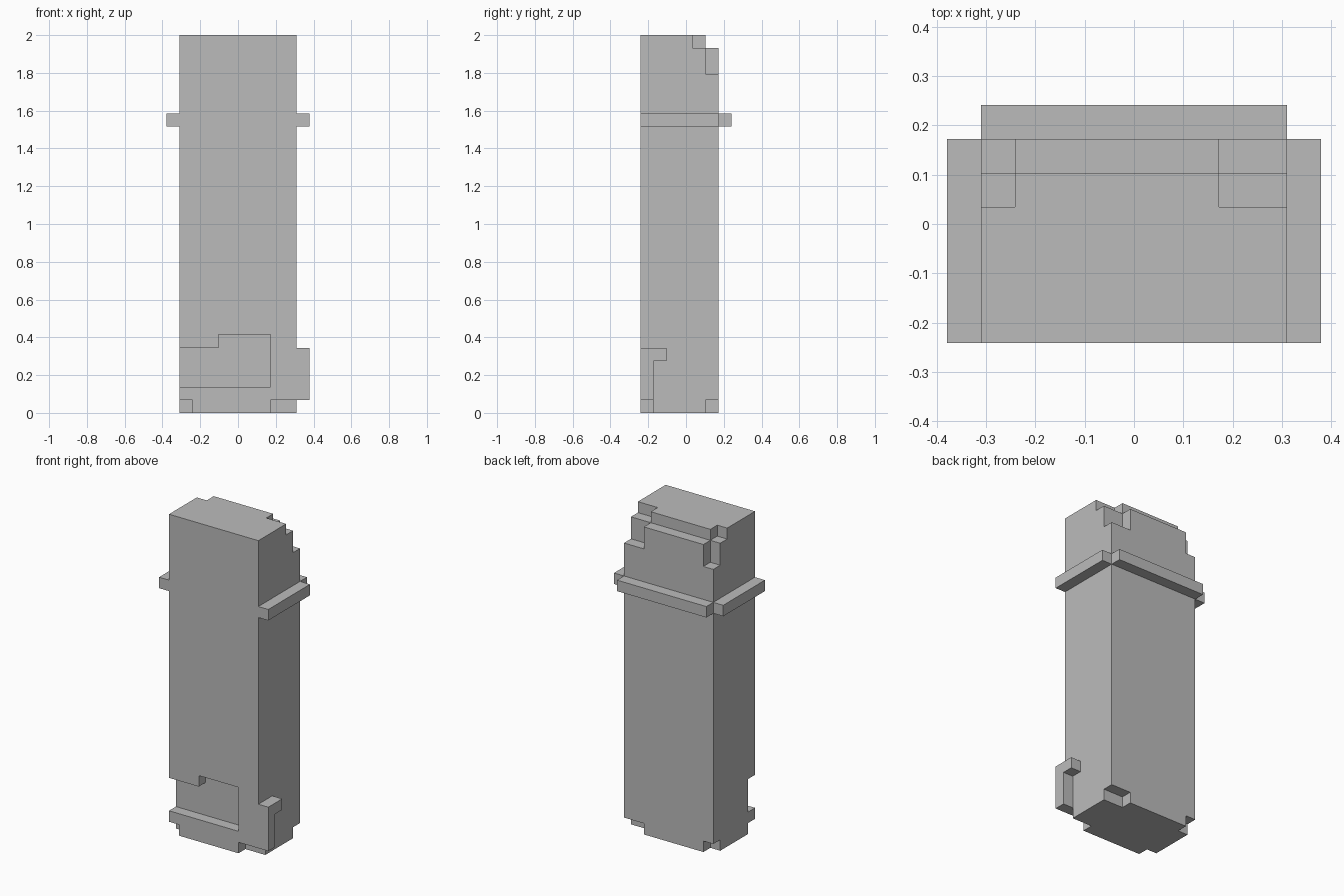
import bpy
import bmesh
from mathutils import Vector

UNIT = 2 / 29  # edge of one grid block

default = bpy.data.objects.get("Cube")
if default:
    bpy.data.objects.remove(default, do_unlink=True)

grey = bpy.data.materials.new("grey")
grey.use_nodes = True
grey.diffuse_color = (0.5, 0.5, 0.5, 1)
grey.node_tree.nodes["Principled BSDF"].inputs["Base Color"].default_value = grey.diffuse_color


def add_object(name, bm):
    bmesh.ops.recalc_face_normals(bm, faces=bm.faces)
    mesh = bpy.data.meshes.new(name)
    bm.to_mesh(mesh)
    bm.free()
    mesh.materials.append(grey)
    obj = bpy.data.objects.new(name, mesh)
    bpy.context.scene.collection.objects.link(obj)
    return obj


def box(name, x, y, z):
    """Box from three (low, high) ranges in blocks."""
    bm = bmesh.new()
    bmesh.ops.create_cube(bm, size=1)
    for v in bm.verts:
        v.co = Vector([UNIT * (r[0] if c < 0 else r[1]) for c, r in zip(v.co, (x, y, z))])
    return add_object(name, bm)


def extrude_x(name, profile, x):
    """Extrude a (y, z) profile across an x range."""
    bm = bmesh.new()
    face = bm.faces.new([bm.verts.new(Vector((x[0], y, z)) * UNIT) for y, z in profile])
    side = bmesh.ops.extrude_face_region(bm, geom=[face])["geom"]
    verts = [g for g in side if isinstance(g, bmesh.types.BMVert)]
    bmesh.ops.translate(bm, verts=verts, vec=((x[1] - x[0]) * UNIT, 0, 0))
    return add_object(name, bm)


def cut(target, cutter):
    mod = target.modifiers.new("cut", "BOOLEAN")
    mod.operation = "DIFFERENCE"
    mod.solver = "EXACT"
    mod.object = cutter
    bpy.context.view_layer.objects.active = target
    bpy.ops.object.modifier_apply(modifier=mod.name)
    bpy.data.objects.remove(cutter, do_unlink=True)


# Main body, with the top layer stepped in at the rear
OUT = 6
tower = extrude_x("tower_body", [(-3.5, 0), (2.5, 0), (2.5, 28), (1.5, 28), (1.5, 29), (-3.5, 29)],
                  (-4.5, 4.5))

# Stepped rear top corners and notched bottom corners (left side is wider)
for x in ((-OUT, -3.5), (2.5, OUT)):
    cut(tower, extrude_x("top_corner_cutter",
                         [(OUT, 26), (1.5, 26), (1.5, 28), (0.5, 28), (0.5, 30), (OUT, 30)], x))
    for y in ((-OUT, -2.5), (1.5, OUT)):
        cut(tower, box("foot_cutter", x, y, (-1, 1)))

# Front recess with a stepped upper edge
cut(tower, box("recess_cutter", (-OUT, 2.5), (-OUT, -2.5), (2, 5)))
cut(tower, box("recess_step_cutter", (-1.5, 2.5), (-OUT, -2.5), (4, 6)))

# Raised band on the sides and back
for name, x, y in (("right_band", (-5.5, -4.5), (-3.5, 2.5)),
                   ("left_band", (4.5, 5.5), (-3.5, 2.5)),
                   ("back_band", (-4.5, 4.5), (2.5, 3.5))):
    box(name, x, y, (22, 23))

# Hooked bracket on the lower left side
extrude_x("left_bracket", [(-3.5, 1), (-2.5, 1), (-2.5, 4), (-1.5, 4), (-1.5, 5), (-3.5, 5)], (4.5, 5.5))
